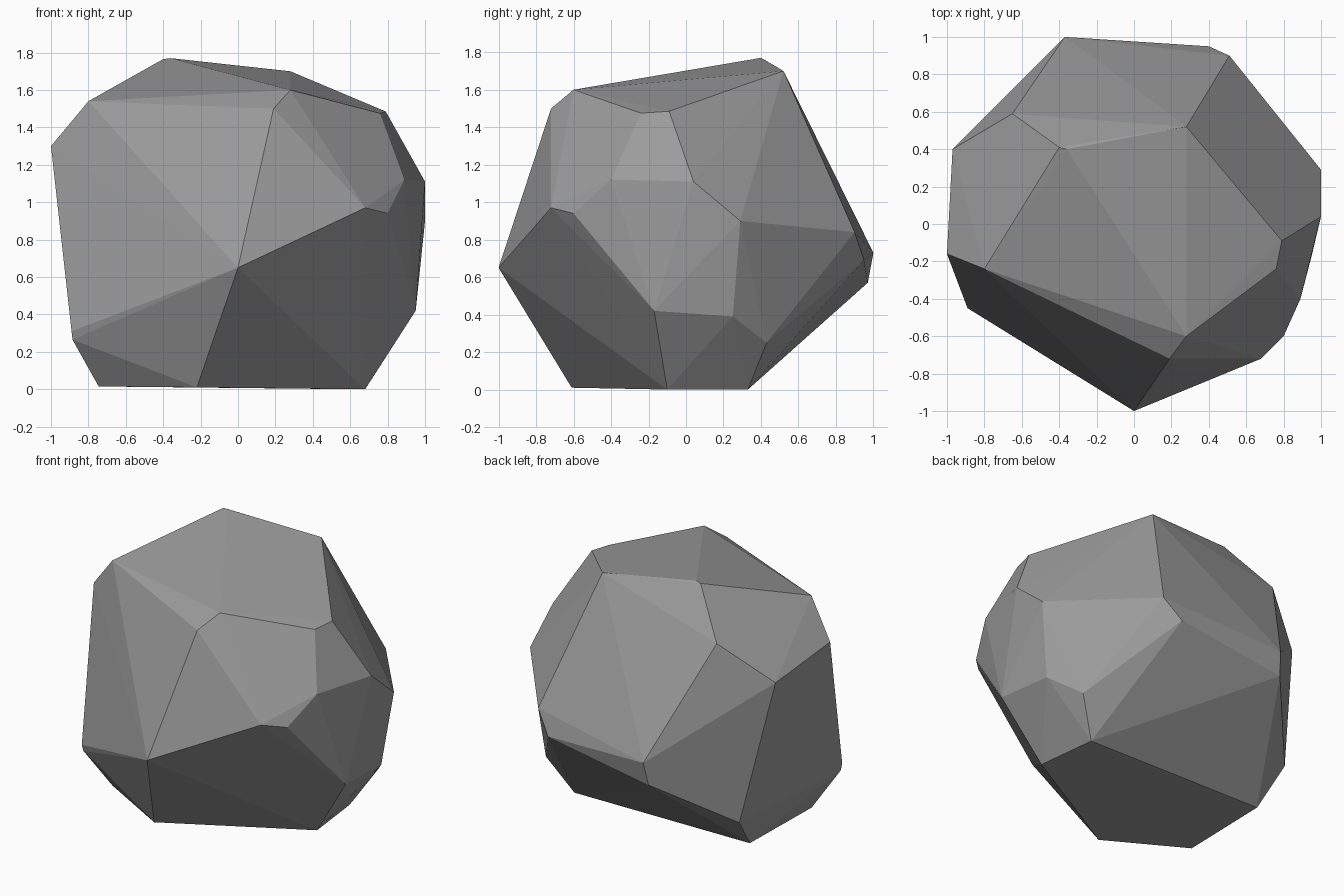
import bpy, bmesh

# Corner points of the faceted boulder, grouped by height
crown = [(-.36, .40, 1.77), (-.40, .41, 1.765), (.28, .52, 1.70), (.28, -.60, 1.60),
         (.19, -.72, 1.50), (-.80, -.24, 1.54), (.79, -.09, 1.485), (.76, -.24, 1.475),
         (-.65, .59, 1.48)]
middle = [(-1, -.16, 1.30), (-.97, .40, 1.22), (.89, -.40, 1.12), (1, .04, 1.11),
          (1, .29, .90), (.68, -.72, .97), (.80, -.60, .94), (0, -1, .65),
          (.51, .90, .84), (.40, .95, .69), (-.37, 1, .73), (-.39, .97, .57)]
lower = [(-.89, -.45, .31), (-.885, -.44, .265), (.95, -.17, .42), (.93, .25, .39),
         (.78, .43, .25), (-.79, .54, .25)]
base = [(-.745, -.32, .015), (-.22, -.61, .01), (.68, -.10, 0), (.63, .33, 0),
        (-.73, .34, .015)]

# Wrap the corners in a convex skin
bm = bmesh.new()
for p in crown + middle + lower + base:
    bm.verts.new(p)
bmesh.ops.convex_hull(bm, input=bm.verts[:])
loose = [v for v in bm.verts if not v.link_faces]
bmesh.ops.delete(bm, geom=loose, context='VERTS')
bmesh.ops.recalc_face_normals(bm, faces=bm.faces[:])

# Flat-shaded grey rock
mesh = bpy.data.meshes.new("boulder")
bm.to_mesh(mesh)
bm.free()
grey = bpy.data.materials.new("stone grey")
grey.diffuse_color = (.33, .33, .33, 1)
mesh.materials.append(grey)
bpy.context.collection.objects.link(bpy.data.objects.new("boulder", mesh))
